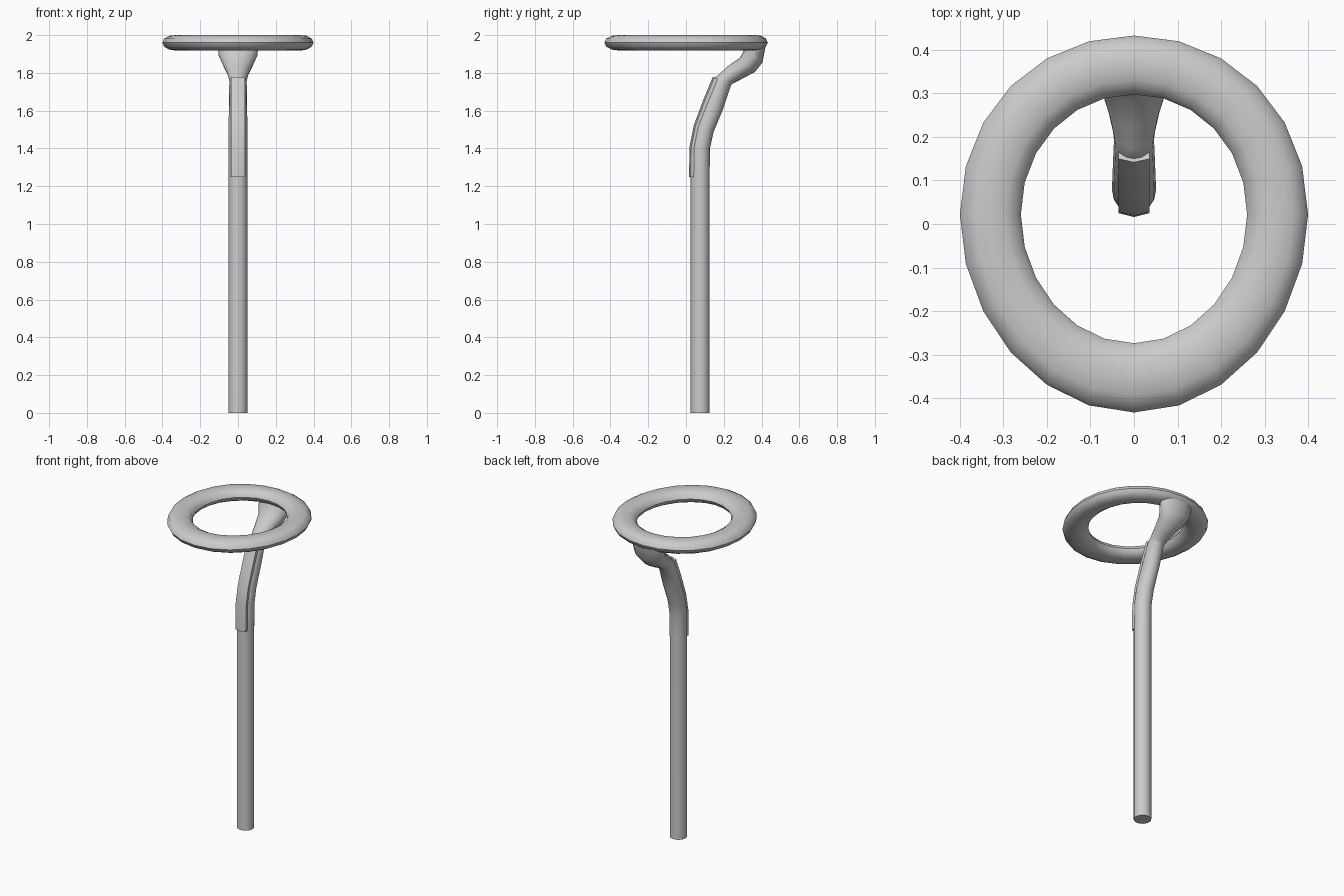
import bpy, bmesh, math
from mathutils import Vector

if "Cube" in bpy.data.objects:
    bpy.data.objects.remove(bpy.data.objects["Cube"])


def build(name, rings, closed=False):
    """Skin a list of equal-length point loops into a smooth object."""
    bm = bmesh.new()
    loops = [[bm.verts.new(p) for p in r] for r in rings]
    n = len(loops[0])
    pairs = list(zip(loops, loops[1:]))
    if closed:
        pairs.append((loops[-1], loops[0]))
    for a, b in pairs:
        for i in range(n):
            j = (i + 1) % n
            bm.faces.new((a[i], a[j], b[j], b[i]))
    if not closed:
        bm.faces.new(loops[0])
        bm.faces.new(loops[-1])
    bmesh.ops.recalc_face_normals(bm, faces=bm.faces)
    mesh = bpy.data.meshes.new(name)
    bm.to_mesh(mesh)
    bm.free()
    ob = bpy.data.objects.new(name, mesh)
    bpy.context.collection.objects.link(ob)
    bpy.context.view_layer.objects.active = ob
    ob.select_set(True)
    bpy.ops.object.shade_smooth_by_angle(angle=math.radians(40))
    ob.select_set(False)
    return ob


# Hoop: slightly egg-shaped ring with a flattened tube section
SEG, SIDES = 24, 12
hoop = []
for i in range(SEG):
    t = math.tau * i / SEG
    s, c = math.sin(t), math.cos(t)
    outer = Vector((0.40 * s, 0.433 * c + 0.022 * s * s, 1.96))
    inner = Vector((0.26 * s, 0.286 * c + 0.012 + 0.01 * s * s, 1.96))
    mid, half = (outer + inner) / 2, (outer - inner) / 2
    hoop.append([mid + half * math.cos(a) + Vector((0, 0, 0.042 * math.sin(a)))
                 for a in (math.tau * k / SIDES for k in range(SIDES))])
for r in hoop:
    for p in r:
        p.z = min(p.z, 2.0)
build("hoop", hoop, closed=True)

# Shaft and neck sections: front y, z, back y, z, half width
sections = [
    (0.025, 0.00, 0.125, 0.00, 0.050),
    (0.025, 1.25, 0.125, 1.25, 0.050),
    (0.028, 1.41, 0.127, 1.40, 0.050),
    (0.050, 1.52, 0.145, 1.485, 0.050),
    (0.100, 1.655, 0.197, 1.61, 0.048),
    (0.150, 1.775, 0.238, 1.735, 0.046),
    (0.172, 1.790, 0.250, 1.745, 0.048),
    (0.220, 1.835, 0.290, 1.765, 0.058),
    (0.285, 1.880, 0.365, 1.805, 0.080),
    (0.310, 1.925, 0.405, 1.855, 0.102),
    (0.325, 1.955, 0.420, 1.935, 0.108),
]
N = 16
shaft = []
for fy, fz, by, bz, w in sections:
    front, back = Vector((0, fy, fz)), Vector((0, by, bz))
    mid, half = (front + back) / 2, (back - front) / 2
    shaft.append([mid + half * math.cos(a) + Vector((w * math.sin(a), 0, 0))
                  for a in (math.tau * k / N for k in range(N))])
build("shaft_and_neck", shaft)

# Grip strip: slightly crowned band along the bent front of the shaft
profile = [(-0.036, 0.022), (-0.036, 0.0), (0, -0.009), (0.036, 0.0), (0.036, 0.022)]
strip = []
for fy, fz, by, bz, w in sections[1:6]:
    front = Vector((0, fy, fz))
    d = (Vector((0, by, bz)) - front).normalized()
    strip.append([front + d * depth + Vector((x, 0, 0)) for x, depth in profile])
build("grip_strip", strip)
